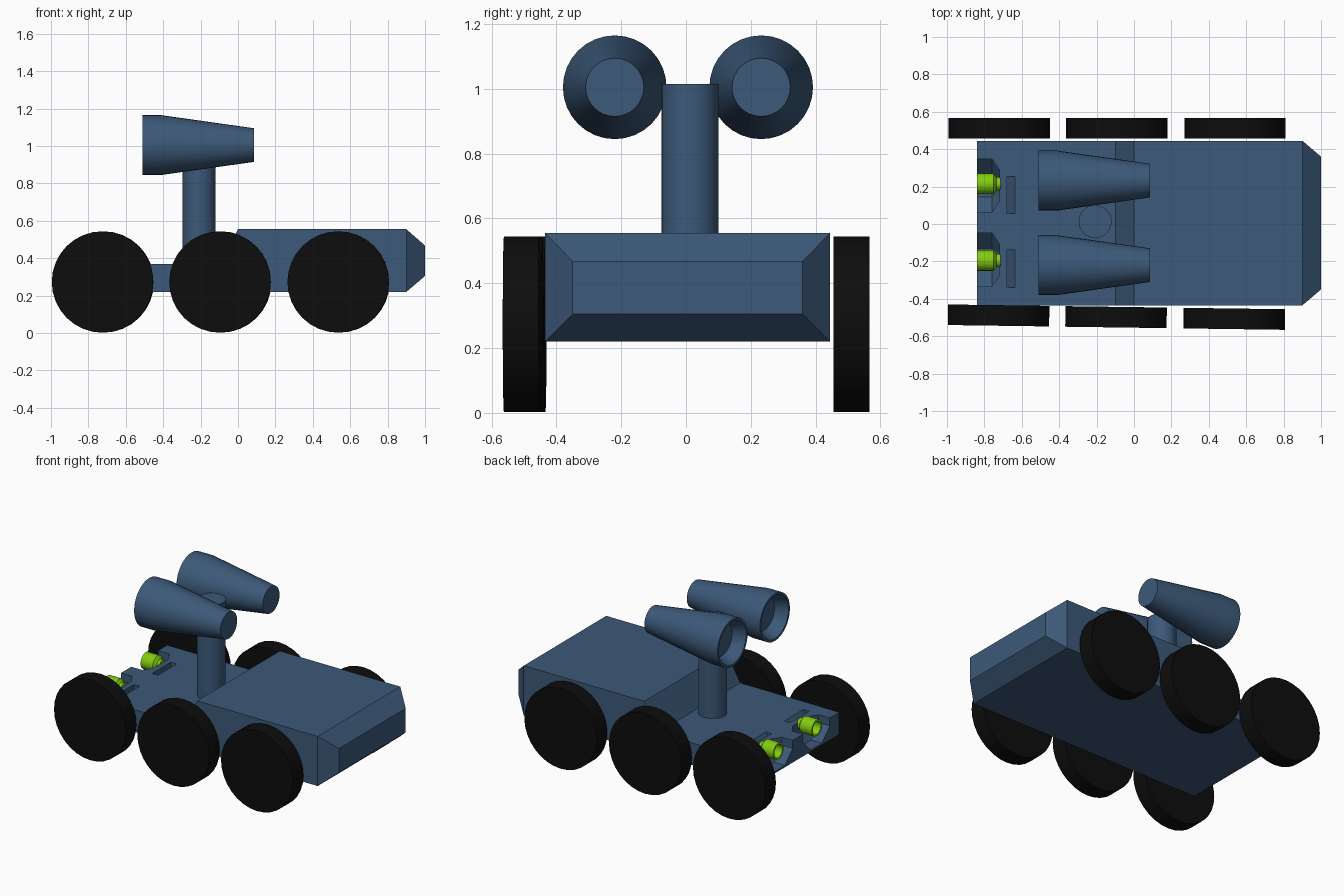
import bpy, bmesh
from math import cos, sin, pi, radians
from mathutils import Vector

if "Cube" in bpy.data.objects:
    bpy.data.objects.remove(bpy.data.objects["Cube"])


def material(name, color):
    m = bpy.data.materials.new(name)
    m.diffuse_color = (*color, 1)
    m.use_nodes = True
    m.node_tree.nodes["Principled BSDF"].inputs["Base Color"].default_value = m.diffuse_color
    return m


BLUE = material("navy", (0.045, 0.10, 0.19))
GREEN = material("lime", (0.22, 0.60, 0.005))
BLACK = material("rubber", (0.004, 0.004, 0.004))


def finish(name, bm, mat, smooth=True):
    bmesh.ops.recalc_face_normals(bm, faces=bm.faces)
    me = bpy.data.meshes.new(name)
    bm.to_mesh(me)
    bm.free()
    ob = bpy.data.objects.new(name, me)
    bpy.context.collection.objects.link(ob)
    me.materials.append(mat)
    if smooth:
        bpy.ops.object.select_all(action='DESELECT')
        ob.select_set(True)
        bpy.context.view_layer.objects.active = ob
        bpy.ops.object.shade_smooth_by_angle(angle=radians(30))
    return ob


def lathe(name, profile, axis, loc, mat, n=32, turn=0.0, smooth=True):
    """Spin (distance along axis, radius) pairs about an axis and cap both ends."""
    bm = bmesh.new()
    rings = []
    for d, r in profile:
        ring = []
        for i in range(n):
            a = 2 * pi * i / n + turn
            u, v = r * cos(a), r * sin(a)
            co = {'x': (d, u, v), 'y': (u, d, v), 'z': (u, v, d)}[axis]
            ring.append(bm.verts.new(co))
        rings.append(ring)
    for a, b in zip(rings, rings[1:]):
        for i in range(n):
            j = (i + 1) % n
            bm.faces.new((a[i], a[j], b[j], b[i]))
    bm.faces.new(rings[0])
    bm.faces.new(rings[-1])
    ob = finish(name, bm, mat, smooth)
    ob.location = loc
    return ob


def prism(profile, y0, y1):
    """Extrude an x-z outline between two y positions."""
    bm = bmesh.new()
    f = bm.faces.new([bm.verts.new((x, y0, z)) for x, z in profile])
    ext = bmesh.ops.extrude_face_region(bm, geom=[f])
    bmesh.ops.translate(bm, vec=(0, y1 - y0, 0),
                        verts=[v for v in ext['geom'] if isinstance(v, bmesh.types.BMVert)])
    return bm


# Hull: low rear deck, ramp, raised front block
bm = prism([(-0.84, 0.22), (0.9, 0.22), (0.9, 0.555), (0, 0.555), (-0.1, 0.37), (-0.84, 0.37)],
           -0.435, 0.445)
bmesh.ops.recalc_face_normals(bm, faces=bm.faces)

# Tapered nose
nose = next(f for f in bm.faces if f.normal.x > 0.9 and f.calc_center_median().x > 0.8)
new = bmesh.ops.extrude_discrete_faces(bm, faces=[nose])['faces'][0]
for v in new.verts:
    v.co = Vector((1.0, -0.35 if v.co.y < 0 else 0.36, 0.305 if v.co.z < 0.4 else 0.468))
hull = finish("hull", bm, BLUE, smooth=False)

# Deck sockets around the exhausts, with a wedge slot in front of each
for y in (0.205, -0.19):
    bowl = lathe("socket_cutter", [(-0.9, 0.155), (-0.76, 0.155), (-0.72, 0.09)], 'x',
                 (0, y, 0.375), BLUE, n=8, turn=pi / 8, smooth=False)
    slot = finish("slot_cutter", prism([(-0.68, 0.30), (-0.63, 0.38), (-0.68, 0.38)],
                                       y - 0.15, y + 0.05), BLUE, smooth=False)
    for cutter in (bowl, slot):
        mod = hull.modifiers.new("cut", 'BOOLEAN')
        mod.object = cutter
        mod.operation = 'DIFFERENCE'
        mod.solver = 'EXACT'
        cutter.hide_render = True
        cutter.hide_set(True)

# Exhaust pipes, hollow at the rear
for y in (0.215, -0.195):
    lathe("exhaust", [(-0.715, 0.035), (-0.735, 0.035), (-0.75, 0.055), (-0.84, 0.055),
                      (-0.84, 0.043), (-0.78, 0.043)], 'x', (0, y, 0.355), GREEN, n=24)

# Mast
lathe("mast", [(0.35, 0.088), (1.015, 0.088)], 'z', (-0.208, 0.013, 0), BLUE)

# Twin pods, recessed at the rear
for y in (0.232, -0.22):
    lathe("pod", [(0.085, 0.09), (-0.41, 0.16), (-0.51, 0.16), (-0.51, 0.145), (-0.43, 0.11)],
          'x', (0, y, 1.005), BLUE)

# Wheels: the front row toes very slightly outward
for i, x in enumerate((-0.72, -0.092, 0.54)):
    tyre = [(-0.055, 0.271), (0.055, 0.271)]
    lathe("back_wheel", tyre, 'y', (x, 0.511, 0.273), BLACK)
    w = lathe("front_wheel", tyre, 'y', (x - 0.004, -0.489 - 0.009 * i, 0.273), BLACK)
    w.rotation_euler.z = radians(-0.8)
